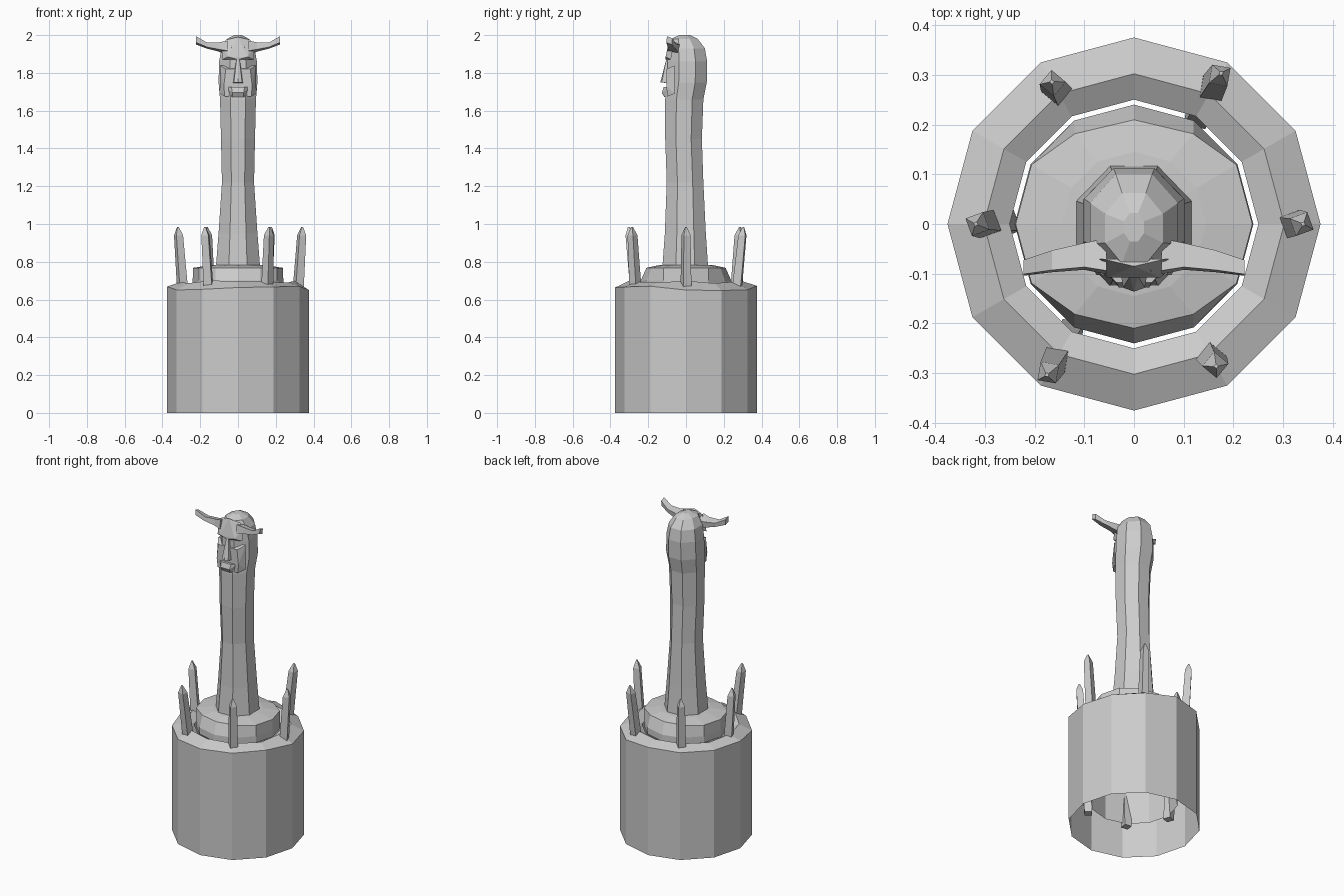
import bpy, bmesh, math, random
from mathutils import Vector

if "Cube" in bpy.data.objects:
    bpy.data.objects.remove(bpy.data.objects["Cube"])

random.seed(4)


def loft(name, rings, cap_start=False, cap_end=False):
    """Skin a list of equal-length vertex rings with flat quads."""
    bm = bmesh.new()
    loops = [[bm.verts.new(p) for p in r] for r in rings]
    n = len(rings[0])
    for a, b in zip(loops, loops[1:]):
        for i in range(n):
            j = (i + 1) % n
            bm.faces.new((a[i], a[j], b[j], b[i]))
    if cap_start:
        bm.faces.new(loops[0][::-1])
    if cap_end:
        bm.faces.new(loops[-1])
    bmesh.ops.recalc_face_normals(bm, faces=bm.faces)
    me = bpy.data.meshes.new(name)
    bm.to_mesh(me)
    bm.free()
    ob = bpy.data.objects.new(name, me)
    bpy.context.collection.objects.link(ob)
    return ob


def circle(r, z, n=12, jitter=0.0):
    return [(r * math.cos(2 * math.pi * i / n), r * math.sin(2 * math.pi * i / n),
             z + random.uniform(-jitter, jitter)) for i in range(n)]


def oval(z, w, y0, y1):
    """Eight-sided ring: half-width w, front y0, back y1."""
    c, h = (y0 + y1) / 2, (y1 - y0) / 2
    k = 1 / math.cos(math.pi / 8)
    return [(w * k * math.cos(math.pi * (2 * i + 1) / 8),
             c + h * k * math.sin(math.pi * (2 * i + 1) / 8), z) for i in range(8)]


def hull(name, pts):
    bm = bmesh.new()
    for p in pts:
        bm.verts.new(p)
    bmesh.ops.convex_hull(bm, input=bm.verts)
    bmesh.ops.recalc_face_normals(bm, faces=bm.faces)
    me = bpy.data.meshes.new(name)
    bm.to_mesh(me)
    bm.free()
    ob = bpy.data.objects.new(name, me)
    bpy.context.collection.objects.link(ob)
    return ob


def mirrored(pts):
    return list(pts) + [(-x, y, z) for x, y, z in pts if x]


# Hollow round base: outer wall, uneven sloped rim, inner wall
loft("base_wall", [circle(0.375, 0), circle(0.375, 0.66, jitter=0.015),
                   circle(0.302, 0.693, jitter=0.008),
                   circle(0.25, 0.665), circle(0.25, 0.15)])

# Collar around the neck, front and back edges bevelled
def collar_ring(r, z, squash=1.0):
    return [(x, y * squash if abs(y) > r * 0.6 else y, zz) for x, y, zz in circle(r, z)]

loft("collar", [circle(0.24, 0.66), circle(0.24, 0.70), collar_ring(0.238, 0.768, 0.88),
                circle(0.145, 0.782), circle(0.10, 0.785)], True, True)

# Neck and head as one loft
sections = [(0.77, 0.117, -0.125, 0.117), (0.95, 0.103, -0.112, 0.105),
            (1.22, 0.085, -0.102, 0.092), (1.45, 0.090, -0.110, 0.084),
            (1.66, 0.095, -0.110, 0.092), (1.75, 0.103, -0.100, 0.110),
            (1.86, 0.100, -0.097, 0.112), (1.93, 0.088, -0.097, 0.100),
            (1.98, 0.058, -0.080, 0.062), (2.00, 0.020, -0.035, 0.022)]
loft("neck_and_head", [oval(*s) for s in sections], True, True)

# Face: forehead, cheeks, nose wedge and muzzle
hull("forehead", mirrored([(0.065, -0.07, 1.975), (0, -0.085, 1.99), (0.085, -0.07, 1.93),
                           (0.052, -0.108, 1.885), (0.085, -0.08, 1.87), (0, -0.108, 1.87)]))
hull("cheeks", mirrored([(0.095, -0.06, 1.84), (0.097, -0.06, 1.69), (0.075, -0.103, 1.73),
                         (0.065, -0.103, 1.82), (0.07, -0.10, 1.675)]))
hull("nose", mirrored([(0.008, -0.105, 1.87), (0.028, -0.09, 1.745), (0.022, -0.128, 1.75),
                       (0, -0.136, 1.75), (0.012, -0.09, 1.86)]))
hull("muzzle", mirrored([(0.062, -0.09, 1.725), (0.035, -0.118, 1.725), (0.030, -0.128, 1.695),
                         (0.028, -0.115, 1.672), (0.05, -0.085, 1.672)]))

# Horns, each a four-sided tapering sweep
for side, label in ((1, "right"), (-1, "left")):
    path = [(0.055, -0.065, 1.935, 0.036, 0.036), (0.10, -0.065, 1.937, 0.027, 0.025),
            (0.165, -0.075, 1.945, 0.022, 0.016), (0.222, -0.088, 1.972, 0.016, 0.022)]
    rings = []
    for x, y, z, dy, dz in path:
        rings.append([(side * x, y + dy * a, z + dz * b)
                      for a, b in ((-0.8, 1), (1, 0.5), (0.8, -1), (-1, -0.5))])
    loft("horn_" + label, rings, True, True)

# Leaning pointed stakes that pierce the rim
for k, (top, low) in enumerate([(0.34, 0.285), (0.35, 0.25), (0.33, 0.275),
                                (0.318, 0.255), (0.35, 0.25), (0.33, 0.275)]):
    a = k * math.pi / 3
    d = Vector((math.cos(a), math.sin(a), 0))
    t = Vector((-d.y, d.x, 0))
    rings = []
    for z, s in ((0.13, 0.026), (0.70, 0.026), (0.94, 0.022), (0.985, 0.004)):
        c = d * (low + (top - low) * (z - 0.13) / 0.855) + Vector((0, 0, z))
        tw = 0.35
        u = d * math.cos(tw) + t * math.sin(tw)
        v = t * math.cos(tw) - d * math.sin(tw)
        rings.append([c + (u * p + v * q) * s * 0.85
                      for p, q in ((1, 1), (-1, 1), (-1, -1), (1, -1))])
    loft("stake_%d" % (k + 1), rings, True, True)
